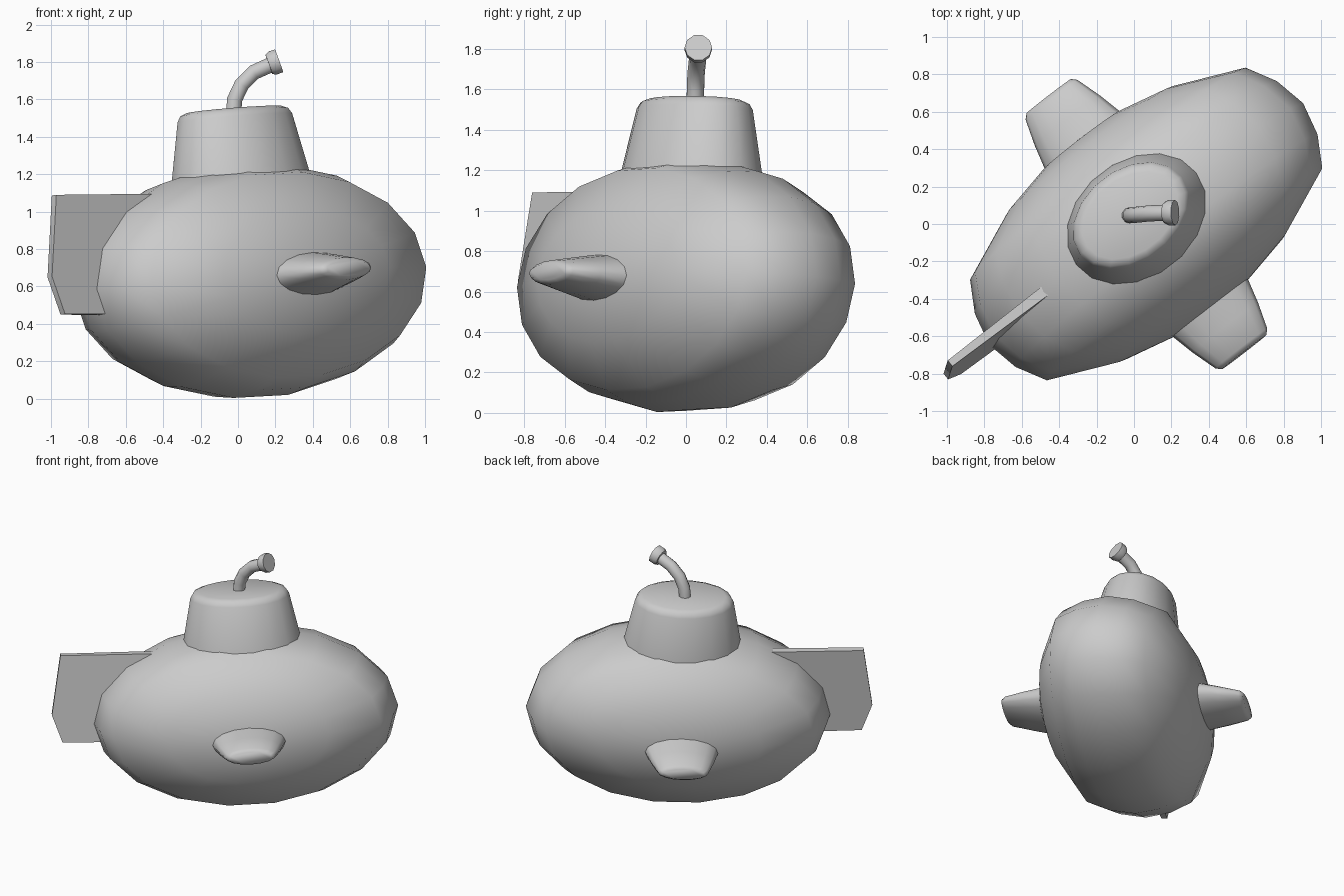
import bpy, bmesh
from math import sin, cos, pi, radians
from mathutils import Matrix, Vector

if "Cube" in bpy.data.objects:
    bpy.data.objects.remove(bpy.data.objects["Cube"])

grey = bpy.data.materials.new("plain_grey")
grey.use_nodes = True
COLOUR = (0.6, 0.6, 0.6, 1)
grey.diffuse_color = COLOUR
grey.node_tree.nodes["Principled BSDF"].inputs["Base Color"].default_value = COLOUR

# The whole boat is turned, pitched up and rolled a little
POSE = (Matrix.Translation((0.065, 0, 0.63)) @ Matrix.Rotation(radians(37.6), 4, 'Z')
        @ Matrix.Rotation(radians(-2.5), 4, 'Y') @ Matrix.Rotation(radians(-5.5), 4, 'X'))


def finish(name, bm, matrix, angle=50):
    bmesh.ops.recalc_face_normals(bm, faces=bm.faces)
    bm.transform(matrix)
    mesh = bpy.data.meshes.new(name)
    bm.to_mesh(mesh)
    bm.free()
    mesh.materials.append(grey)
    obj = bpy.data.objects.new(name, mesh)
    bpy.context.collection.objects.link(obj)
    bpy.ops.object.select_all(action='DESELECT')
    obj.select_set(True)
    bpy.context.view_layer.objects.active = obj
    bpy.ops.object.shade_smooth_by_angle(angle=radians(angle))
    return obj


def skin(bm, loops):
    """Join vertex loops with quads and close both ends."""
    n = len(loops[0])
    for a, b in zip(loops, loops[1:]):
        for i in range(n):
            j = (i + 1) % n
            bm.faces.new((a[i], a[j], b[j], b[i]))
    bm.faces.new(loops[0])
    bm.faces.new(loops[-1])


def loft(name, rings, sides, matrix, angle=50):
    """Stack ellipses (height, half width x, half width y) along z."""
    bm = bmesh.new()
    loops = [[bm.verts.new((rx * cos(2 * pi * i / sides), ry * sin(2 * pi * i / sides), z))
              for i in range(sides)] for z, rx, ry in rings]
    skin(bm, loops)
    return finish(name, bm, matrix, angle)


# Hull: rounded profile swept about the sideways axis
half = [(0.0, 1.06), (0.18, 1.02), (0.34, 0.93), (0.5, 0.56), (0.565, 0.27), (0.58, 0.02)]
profile = [(-w, r) for w, r in half[:0:-1]] + half
SIDEWAYS = Matrix.Rotation(radians(-90), 4, 'X')
loft("hull", [(w, r, r * 0.595) for w, r in profile], 18, POSE @ SIDEWAYS, 80)

# Conning tower with a softened rim
loft("tower", [(0.4, 0.44, 0.34), (0.57, 0.405, 0.31), (0.875, 0.343, 0.25),
               (0.905, 0.325, 0.232), (0.92, 0.285, 0.2)], 18, POSE, 60)

# Side fins, one each way
for side, turn in (("left", -90), ("right", 90)):
    place = POSE @ Matrix.Translation((0, 0, -0.015)) @ Matrix.Rotation(radians(turn), 4, 'X')
    loft(side + "_fin", [(0.4, 0.29, 0.14), (0.56, 0.255, 0.115), (0.7, 0.22, 0.088),
                         (0.84, 0.175, 0.06), (0.865, 0.15, 0.04)], 16, place, 60)

# Rudder: flat blade with a thinned rear edge
outline = [(-0.55, 0.49), (-1.264, 0.516), (-1.344, 0.08), (-1.28, -0.124), (-0.8, -0.145)]
bm = bmesh.new()
skin(bm, [[bm.verts.new((x, s * (0.03 if x > -1 else 0.02), z)) for x, z in outline]
          for s in (-1, 1)])
finish("rudder", bm, POSE, 30)

# Periscope: bent tube
path = [Vector(p) for p in ((-0.025, 0.045, 1.5), (-0.018, 0.047, 1.6), (0.02, 0.05, 1.68),
                            (0.085, 0.057, 1.745), (0.19, 0.06, 1.792))]
bm = bmesh.new()
loops = []
for k, p in enumerate(path):
    d = path[min(k + 1, len(path) - 1)] - path[max(k - 1, 0)]
    right = Vector((0, 1, 0))
    up = right.cross(d).normalized()
    loops.append([bm.verts.new(p + 0.043 * (right * cos(2 * pi * i / 10) + up * sin(2 * pi * i / 10)))
                  for i in range(10)])
skin(bm, loops)
finish("periscope_tube", bm, Matrix())

# Periscope: flared eyepiece
aim = Vector((0.94, 0.02, 0.34)).to_track_quat('Z', 'Y').to_matrix().to_4x4()
loft("periscope_head", [(0, 0.058, 0.058), (0.022, 0.068, 0.068), (0.058, 0.068, 0.068)], 10,
     Matrix.Translation((0.165, 0.06, 1.787)) @ aim, 40)
